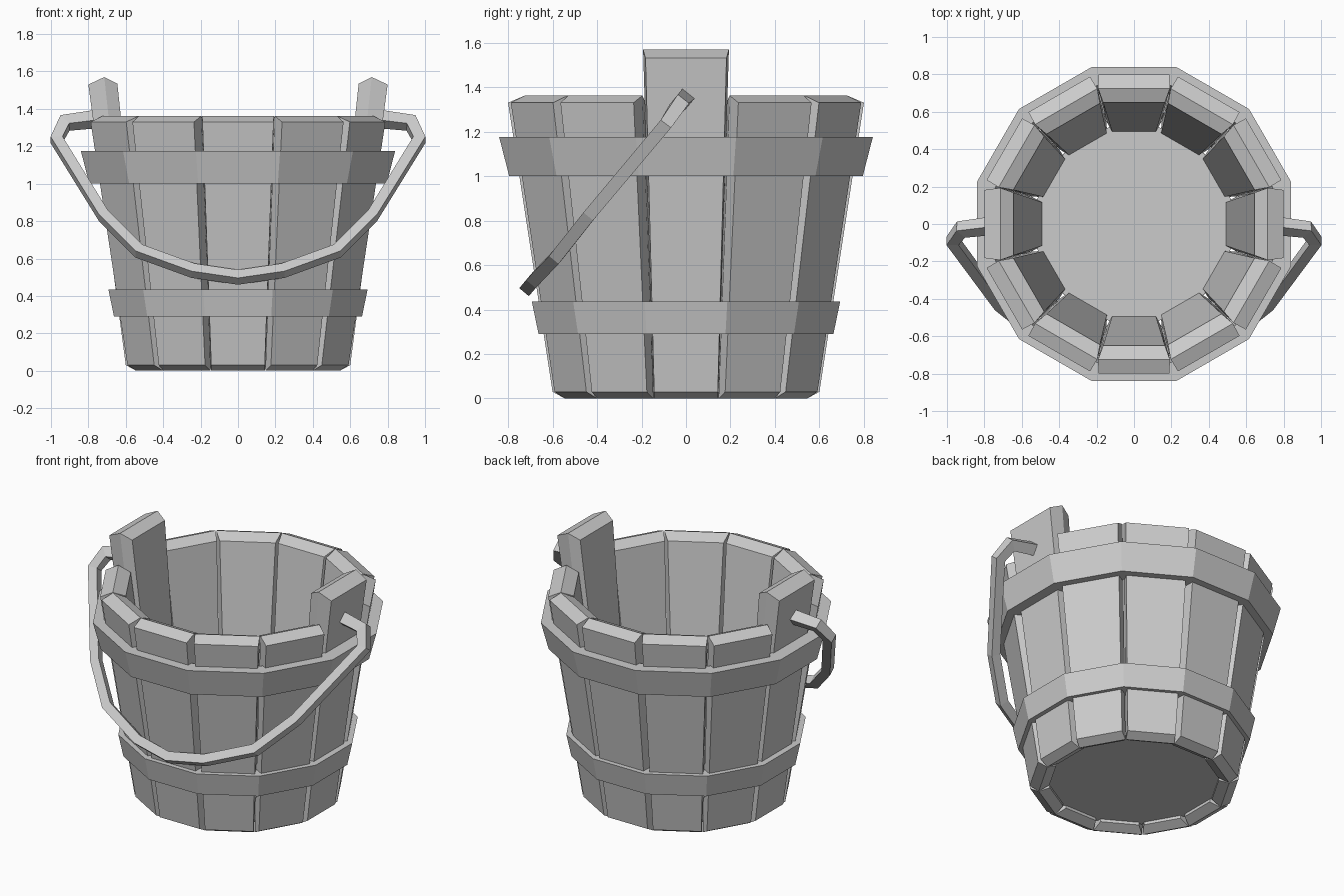
import bpy, bmesh
from math import cos, sin, pi, tan, radians
from mathutils import Vector, Matrix

if "Cube" in bpy.data.objects:
    bpy.data.objects.remove(bpy.data.objects["Cube"])


def make(name, verts, faces):
    bm = bmesh.new()
    vs = [bm.verts.new(v) for v in verts]
    for f in faces:
        bm.faces.new([vs[i] for i in f])
    bmesh.ops.recalc_face_normals(bm, faces=bm.faces)
    me = bpy.data.meshes.new(name)
    bm.to_mesh(me)
    bm.free()
    ob = bpy.data.objects.new(name, me)
    bpy.context.collection.objects.link(ob)
    return ob


def bridge(loops, n, closed=False):
    """Quads joining successive rings of n vertices, capped unless closed."""
    k = len(loops)
    verts = [v for l in loops for v in l]
    faces = []
    for a in range(k if closed else k - 1):
        b = (a + 1) % k
        for i in range(n):
            j = (i + 1) % n
            faces.append((a*n + i, a*n + j, b*n + j, b*n + i))
    if not closed:
        faces += [tuple(range(n)), tuple(range((k - 1)*n, k*n))]
    return verts, faces


# Staves: outer, middle (ridge) and inner outlines, each
# (radius, z, half width) at bottom and top
def stave(name, angle, tops):
    bottoms = [(0.60, 0.03, 0.143), (0.545, 0.0, 0.145), (0.487, 0.03, 0.115)]
    rot = Matrix.Rotation(angle, 3, 'Z')
    loops = []
    for (r0, z0, w0), (r1, z1, w1) in zip(bottoms, tops):
        loops.append([rot @ Vector(p) for p in
                      ((r0, -w0, z0), (r0, w0, z0), (r1, w1, z1), (r1, -w1, z1))])
    make(name, *bridge(loops, 4))


short = [(0.80, 1.33, 0.19), (0.725, 1.362, 0.192), (0.65, 1.33, 0.165)]
tall = [(0.80, 1.53, 0.182), (0.715, 1.57, 0.193), (0.645, 1.535, 0.168)]
for i in range(12):
    lug = i % 6 == 0
    stave(f"{'handle_stave' if lug else 'stave'}_{i + 1}", i*pi/6, tall if lug else short)


# Twelve-sided rings; sizes are measured to the flats
def ring_loop(apothem, z):
    r = apothem / cos(pi/12)
    return [Vector((r*cos(pi/12 + i*pi/6), r*sin(pi/12 + i*pi/6), z)) for i in range(12)]


def band(name, z0, r0, z1, r1, thick):
    loops = [ring_loop(r0, z0), ring_loop(r1, z1),
             ring_loop(r1 - thick, z1), ring_loop(r0 - thick, z0)]
    make(name, *bridge(loops, 12, closed=True))


band("upper_band", 1.0, 0.795, 1.175, 0.84, 0.10)
band("lower_band", 0.29, 0.663, 0.435, 0.693, 0.10)

# Floor
make("bucket_floor", *bridge([ring_loop(0.51, 0.05), ring_loop(0.515, 0.08)], 12))

# Handle: square bar swept along half a path, mirrored in x
half = [(0.72, -0.005, 1.35, 0.036), (0.925, -0.03, 1.325, 0.032),
        (0.97, -0.09, 1.235, 0.029), (0.72, -0.43, 0.83, 0.028),
        (0.53, -0.58, 0.64, 0.028), (0.24, -0.68, 0.535, 0.028),
        (0.0, -0.71, 0.50, 0.028)]
path = half + [(-x, y, z, s) for x, y, z, s in reversed(half[:-1])]
pts = [Vector(p[:3]) for p in path]
normal = Vector((0, 0.85, -0.71)).normalized()
loops = []
for i, p in enumerate(pts):
    d0 = (pts[i] - pts[max(i - 1, 0)]).normalized()
    d1 = (pts[min(i + 1, len(pts) - 1)] - pts[i]).normalized()
    t = (d0 + d1).normalized()
    ref = d1 if d1.length > 0 else d0
    side = t.cross(normal).normalized() / max(t.dot(ref), 0.6)
    up = side.cross(t).normalized()
    s = path[i][3]
    loops.append([p + side*a*s + up*b*s for a, b in ((1, 1), (-1, 1), (-1, -1), (1, -1))])
make("handle", *bridge(loops, 4))
